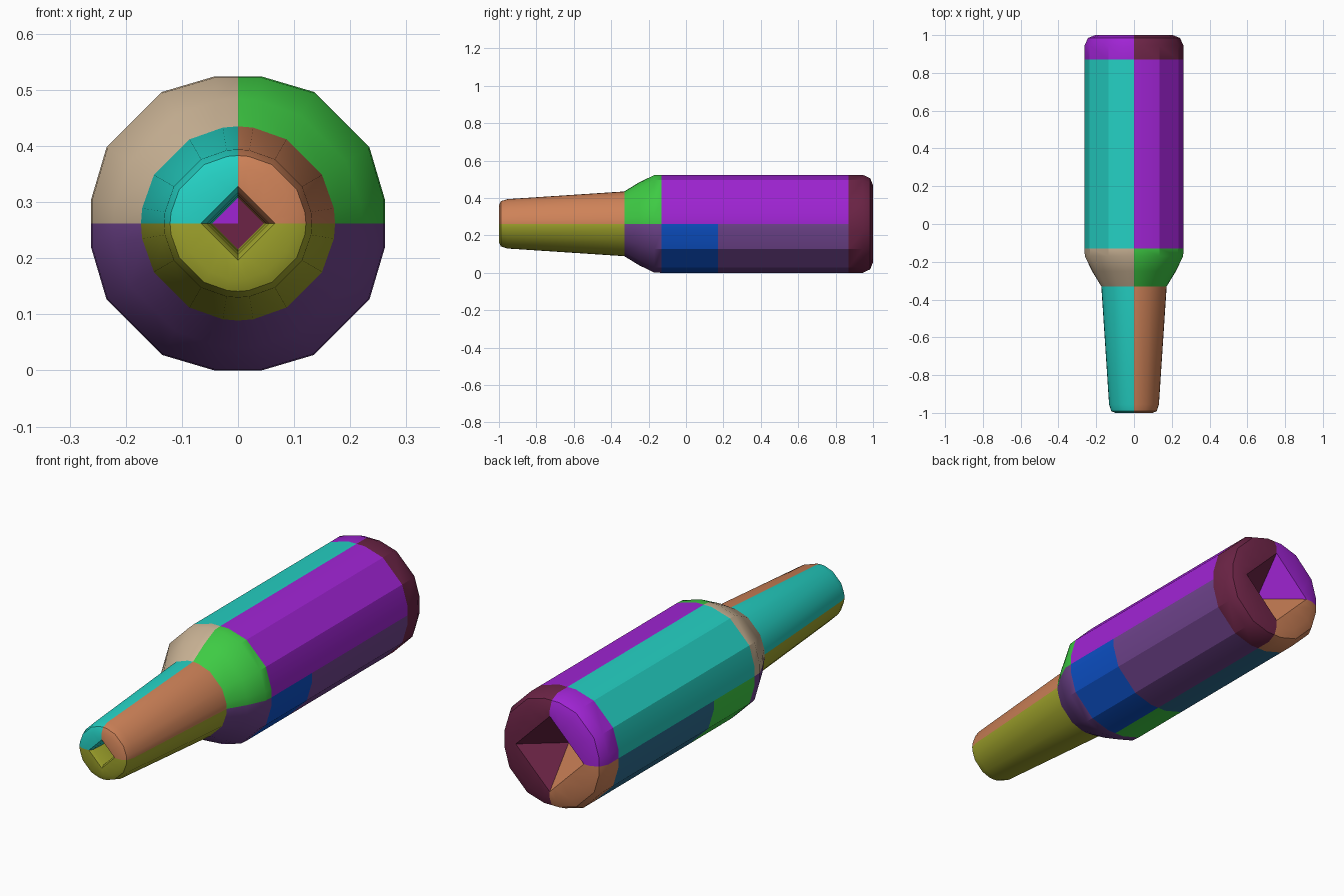
import bpy, bmesh, math

cube = bpy.data.objects.get("Cube")
if cube:
    bpy.data.objects.remove(cube, do_unlink=True)

CZ = 0.262  # height of the long axis


def linear(c):
    c /= 255
    return c / 12.92 if c <= 0.04045 else ((c + 0.055) / 1.055) ** 2.4


def material(name, rgb):
    m = bpy.data.materials.new(name)
    col = [linear(c) for c in rgb] + [1.0]
    m.diffuse_color = col
    m.use_nodes = True
    m.node_tree.nodes["Principled BSDF"].inputs["Base Color"].default_value = col
    return m


MATS = {n: material(n, rgb) for n, rgb in {
    "purple": (160, 36, 212), "teal": (36, 208, 195), "blue": (12, 80, 198),
    "violet": (112, 68, 142), "steel_blue": (44, 108, 144), "green": (62, 203, 68),
    "tan": (203, 180, 150), "orange": (206, 130, 88), "olive": (160, 164, 44),
    "maroon": (108, 36, 70)}.items()}

# ring angles, with vertices on both axes so quadrants split cleanly
ANGLES = [math.radians(q * 90 + a) for q in range(4) for a in (0, 9, 30, 60, 81)]


def ring_radius(r, t, shape):
    c, s = abs(math.cos(t)), abs(math.sin(t))
    if shape == "diamond":
        return r / (c + s)
    if shape == "body":  # flat on the four axes, fuller between them
        d = math.degrees(t) % 90
        return r * (1 if d < 1 or d > 89 else 1.013 if d < 10 or d > 80 else 1.033)
    return r


def loft(name, rings, colour_rule):
    """Loft rings (y, radius, shape) along y; colour_rule(x, y, z) names the colour."""
    bm = bmesh.new()
    loops = []
    for y, r, shape in rings:
        loop = []
        for t in ANGLES:
            k = ring_radius(r, t, shape)
            loop.append(bm.verts.new((k * math.cos(t), y, CZ + k * math.sin(t))))
        loops.append(loop)
    n = len(ANGLES)
    names = []
    for a, b in zip(loops, loops[1:]):
        for j in range(n):
            k = (j + 1) % n
            f = bm.faces.new((a[j], b[j], b[k], a[k]))
            c = f.calc_center_median()
            col = colour_rule(c.x, c.y, c.z - CZ)
            if col not in names:
                names.append(col)
            f.material_index = names.index(col)
    bmesh.ops.remove_doubles(bm, verts=bm.verts, dist=1e-5)
    me = bpy.data.meshes.new(name)
    bm.to_mesh(me)
    bm.free()
    for col in names:
        me.materials.append(MATS[col])
    ob = bpy.data.objects.new(name, me)
    bpy.context.collection.objects.link(ob)
    bpy.ops.object.select_all(action="DESELECT")
    ob.select_set(True)
    bpy.context.view_layer.objects.active = ob
    bpy.ops.object.shade_smooth_by_angle(angle=math.radians(28))
    return ob


def quadrants(top_right, top_left, low_right, low_left):
    """Colours for +x top, -x top, +x bottom, -x bottom."""
    def rule(x, y, z):
        if z > 0:
            return top_right if x > 0 else top_left
        return low_right if x > 0 else low_left
    return rule


def body_rule(x, y, z):
    if y < 0.17:
        return quadrants("purple", "teal", "blue", "green")(x, y, z)
    return quadrants("purple", "teal", "violet", "steel_blue")(x, y, z)


# end of the square bore, deep inside
loft("bore_floor", [(0.8, 0, "diamond"), (0.8, 0.046, "diamond")],
     quadrants("maroon", "purple", "maroon", "maroon"))

# tapered neck with its square bore and rounded mouth
loft("neck", [(0.8, 0.046, "diamond"), (-0.9, 0.05, "diamond"), (-0.985, 0.055, "diamond"),
              (-1.0, 0.066, "diamond"), (-1.0, 0.10, "round"), (-0.99, 0.121, "round"),
              (-0.955, 0.132, "round"), (-0.33, 0.173, "round")],
     quadrants("orange", "teal", "olive", "olive"))

# shoulder between neck and body
loft("shoulder", [(-0.33, 0.173, "round"), (-0.25, 0.222, "round"),
                  (-0.17, 0.260, "body"), (-0.13, 0.262, "body")],
     quadrants("green", "tan", "violet", "violet"))

# long cylindrical body
loft("body", [(-0.13, 0.262, "body"), (0.17, 0.262, "body"), (0.87, 0.262, "body")], body_rule)

# rounded end cap with a pyramid-shaped recess
loft("end_cap", [(0.87, 0.262, "body"), (0.945, 0.262, "body"), (0.985, 0.243, "body"),
                 (1.0, 0.205, "body"), (1.0, 0.175, "diamond"), (0.86, 0, "diamond")],
     quadrants("maroon", "purple", "maroon", "orange"))
